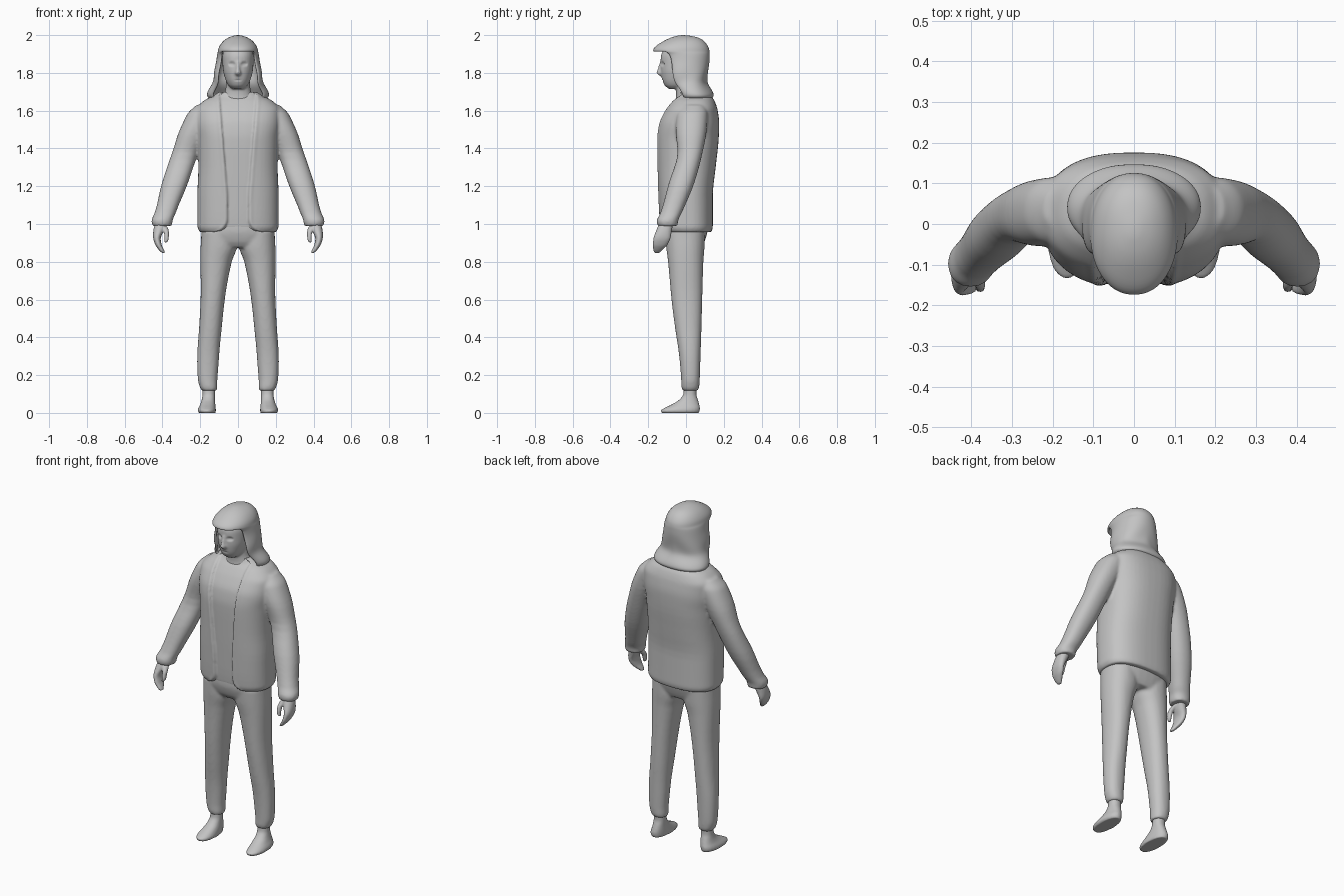
import bpy, bmesh, math

if "Cube" in bpy.data.objects:
    bpy.data.objects.remove(bpy.data.objects["Cube"])

grey = bpy.data.materials.new("plain grey")
grey.diffuse_color = (0.55, 0.55, 0.55, 1)
grey.use_nodes = True
grey.node_tree.nodes["Principled BSDF"].inputs["Base Color"].default_value = grey.diffuse_color


def smooth_rings(rings, steps):
    """Monotone spline through rings; the first value of each ring is z."""
    n = len(rings)
    slope = [[(b - a) / (q[0] - p[0]) for a, b in zip(p, q)] for p, q in zip(rings, rings[1:])]

    def tangent(i, k):
        if i == 0:
            return slope[0][k]
        if i == n - 1:
            return slope[-1][k]
        a, b = slope[i - 1][k], slope[i][k]
        return 2 * a * b / (a + b) if a * b > 0 else 0

    out = []
    for i in range(n - 1):
        p, q = rings[i], rings[i + 1]
        h = q[0] - p[0]
        for s in range(steps):
            t = s / steps
            out.append([(2*t**3 - 3*t*t + 1) * p[k] + (t**3 - 2*t*t + t) * h * tangent(i, k)
                        + (3*t*t - 2*t**3) * q[k] + (t**3 - t*t) * h * tangent(i + 1, k)
                        for k in range(len(p))])
    out.append(list(rings[-1]))
    return out


def loft(bm, rings, side=1, power=2.2, seg=32, steps=4, keep=None, caps=True):
    """Rings are (z, centre x, half width, front y, back y); point 0 faces front."""
    loops = []
    for z, cx, rx, yf, yb in smooth_rings(rings, steps):
        loop = []
        for i in range(seg):
            a = 2 * math.pi * i / seg
            s, c = math.sin(a), -math.cos(a)
            x = math.copysign(abs(s) ** (2 / power), s) * rx
            y = math.copysign(abs(c) ** (2 / power), c) * (yb - yf) / 2
            loop.append(bm.verts.new((side * cx + x, (yf + yb) / 2 + y, z)))
        loops.append(loop)
    for r in range(len(loops) - 1):
        for i in range(seg):
            j = (i + 1) % seg
            if keep is None or keep(r, i):
                bm.faces.new((loops[r][i], loops[r][j], loops[r + 1][j], loops[r + 1][i]))
    if caps:
        bm.faces.new(loops[0])
        bm.faces.new(loops[-1])


def finish(name, bm, voxel=0.0, smooth=6):
    """Make the object; a voxel size fuses overlapping parts into one skin."""
    bmesh.ops.delete(bm, geom=[v for v in bm.verts if not v.link_faces], context='VERTS')
    bmesh.ops.recalc_face_normals(bm, faces=bm.faces[:])
    me = bpy.data.meshes.new(name)
    bm.to_mesh(me)
    bm.free()
    ob = bpy.data.objects.new(name, me)
    bpy.context.collection.objects.link(ob)
    if voxel:
        m = ob.modifiers.new("fuse", 'REMESH')
        m.mode, m.voxel_size = 'VOXEL', voxel
        m = ob.modifiers.new("soften", 'SMOOTH')
        m.factor, m.iterations = 0.5, smooth
        dg = bpy.context.evaluated_depsgraph_get()
        ob.data = bpy.data.meshes.new_from_object(ob.evaluated_get(dg))
        ob.modifiers.clear()
    ob.data.materials.clear()
    ob.data.materials.append(grey)
    for p in ob.data.polygons:
        p.use_smooth = True
        p.material_index = 0
    return ob


# Jacket: torso and both sleeves fused
bm = bmesh.new()
loft(bm, [(0.957, 0, .203, -.125, .135), (0.985, 0, .215, -.137, .142), (1.15, 0, .215, -.147, .142),
          (1.3, 0, .21, -.153, .157), (1.45, 0, .215, -.157, .173), (1.53, 0, .225, -.147, .176),
          (1.6, 0, .225, -.115, .168), (1.65, 0, .185, -.08, .152), (1.68, 0, .13, -.055, .13),
          (1.70, 0, .10, -.05, .10)], power=2.5, seg=48)
for s in (-1, 1):
    loft(bm, [(0.99, .402, .05, -.15, -.045), (1.015, .402, .056, -.155, -.042), (1.06, .385, .056, -.135, -.022),
              (1.22, .333, .069, -.09, .045), (1.38, .278, .07, -.045, .088), (1.5, .228, .08, -.055, .11),
              (1.58, .19, .08, -.05, .115), (1.63, .16, .06, -.02, .10)], side=s)
jacket = finish("jacket", bm, 0.0075)

# Open front: sink the shirt strip between the jacket's edges, with round lower corners
for v in jacket.data.vertices:
    x, y, z = v.co
    if y < -.03 and z < 1.7:
        edge = .055 + .04 * max(0, (z - 1.15) / .5)
        t = min(1, max(0, (1.03 - z) / .07))
        edge += .06 * (1 - math.sqrt(1 - t * t))
        d = min(1, max(0, (edge - abs(x)) / .009 + .5))
        lip = max(0, 1 - abs(abs(x) - edge - .012) / .015)
        v.co.y += .015 * d - .003 * lip

# Trousers: hips and both legs fused
bm = bmesh.new()
loft(bm, [(0.875, 0, .17, -.085, .085), (0.91, 0, .192, -.108, .1), (0.97, 0, .195, -.122, .115),
          (1.06, 0, .19, -.12, .12)], power=2.4)
for s in (-1, 1):
    loft(bm, [(0.118, .152, .04, -.018, .062), (0.135, .156, .046, -.024, .07), (0.18, .161, .052, -.026, .073),
              (0.3, .158, .058, -.036, .077), (0.45, .146, .06, -.058, .082), (0.6, .134, .064, -.077, .086),
              (0.8, .116, .083, -.095, .092), (0.88, .102, .096, -.105, .098), (0.96, .1, .094, -.11, .1)], side=s)
finish("trousers", bm, 0.008)

# Feet and ankles
for s, label in ((-1, "right"), (1, "left")):
    bm = bmesh.new()
    loft(bm, [(-.001, .163, .043, -.128, .068), (0.012, .165, .048, -.134, .073), (0.025, .164, .046, -.115, .074),
              (0.045, .16, .04, -.075, .07), (0.07, .157, .035, -.035, .063), (0.1, .155, .033, -.014, .055),
              (0.15, .155, .034, -.01, .055)], side=s)
    finish(label + "_foot", bm, 0.006, 3)

    # Hand: curled palm and fingers with a thumb
    bm = bmesh.new()
    loft(bm, [(0.846, .393, .009, -.168, -.142), (0.865, .407, .014, -.174, -.122),
              (0.89, .421, .017, -.176, -.098), (0.925, .429, .02, -.172, -.082),
              (0.965, .42, .028, -.158, -.075), (1.02, .402, .034, -.135, -.065)], side=s)
    loft(bm, [(0.902, .384, .008, -.166, -.15), (0.92, .378, .011, -.168, -.142), (0.95, .378, .013, -.163, -.132),
              (0.985, .392, .02, -.145, -.1)], side=s, seg=16)
    finish(label + "_hand", bm, 0.005, 3)

# Head with neck, nose and shallow eye sockets
bm = bmesh.new()
loft(bm, [(1.715, 0, .03, -.09, -.02), (1.735, 0, .052, -.114, .02), (1.77, 0, .068, -.128, .05),
          (1.82, 0, .08, -.134, .07), (1.88, 0, .083, -.134, .08), (1.93, 0, .075, -.115, .075),
          (1.965, 0, .045, -.075, .05)])
loft(bm, [(1.785, 0, .013, -.14, -.1), (1.8, 0, .017, -.157, -.1), (1.82, 0, .012, -.15, -.1),
          (1.86, 0, .009, -.139, -.1)], seg=16)
loft(bm, [(1.62, 0, .1, -.06, .09), (1.68, 0, .078, -.052, .08), (1.72, 0, .065, -.055, .07),
          (1.8, 0, .06, -.06, .06)])
head = finish("head", bm, 0.006, 4)
for v in head.data.vertices:
    x, y, z = v.co
    if y < -.05:
        r = math.hypot((abs(x) - .033) / .02, (z - 1.847) / .014)
        v.co.y += .009 * max(0, 1 - r * r)
        r = math.hypot(x / .025, (z - 1.762) / .005)
        v.co.y += .004 * max(0, 1 - r * r)

# Hood: an open-fronted shell with a brim and a spread base
rings = [(1.662, 0, .15, -.045, .135), (1.68, 0, .166, -.06, .148), (1.71, 0, .155, -.075, .135),
         (1.75, 0, .134, -.105, .112), (1.80, 0, .129, -.12, .117), (1.86, 0, .116, -.13, .125),
         (1.9, 0, .11, -.145, .126), (1.914, 0, .107, -.176, .125), (1.935, 0, .102, -.168, .12),
         (1.965, 0, .082, -.125, .1), (1.988, 0, .05, -.078, .065), (2.0, 0, .012, -.03, .0)]
bm = bmesh.new()
loft(bm, rings, power=2.15, seg=40, steps=2,
     keep=lambda r, i: r >= 14 or 6 <= i < 34, caps=False)
bm.verts.ensure_lookup_table()
bm.faces.new(bm.verts[-40:])
for v in bm.verts:
    x, y, z = v.co
    # soft cloth folds around the sides and nape
    w = max(0, 1 - abs(z - 1.76) / .1)
    k = 1 + .03 * w * math.sin(5 * math.atan2(abs(x), y) + 30 * z)
    v.co.x, v.co.y = x * k, y * k
hood = finish("hood", bm)
m = hood.modifiers.new("cloth", 'SOLIDIFY')
m.thickness, m.offset = 0.014, -1
m = hood.modifiers.new("round", 'SUBSURF')
m.levels = m.render_levels = 1
